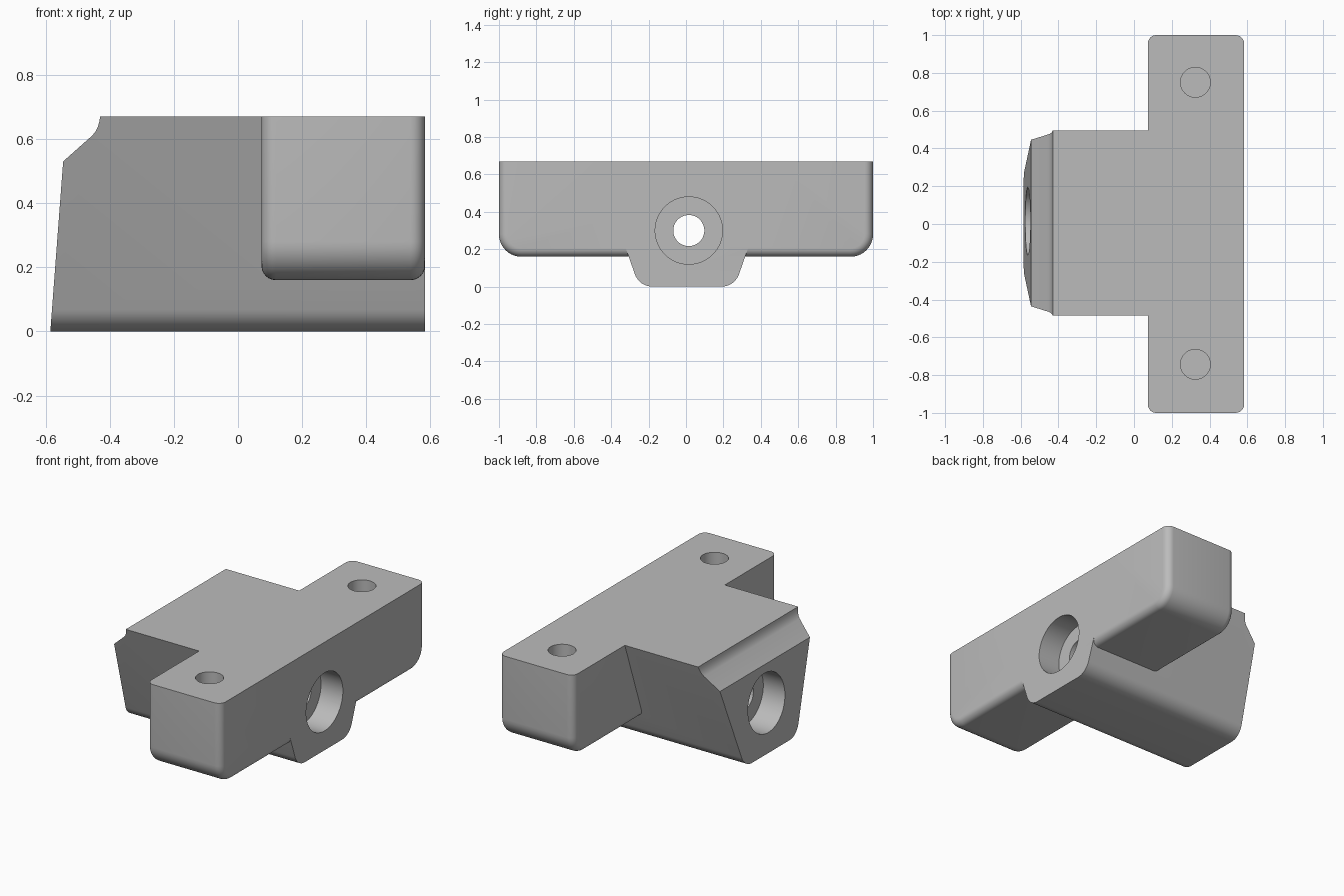
import bpy, bmesh, math
from mathutils import Vector

if "Cube" in bpy.data.objects:
    bpy.data.objects.remove(bpy.data.objects["Cube"])

grey = bpy.data.materials.new("plain grey")
grey.diffuse_color = (0.5, 0.5, 0.5, 1)
grey.use_nodes = True
grey.node_tree.nodes["Principled BSDF"].inputs["Base Color"].default_value = grey.diffuse_color

Y0 = 0.005           # centre line of the body
TOP, RIGHT = 0.67, 0.583


def prism(name, points, to_3d, a, b):
    """Extrude a 2D outline between a and b along the remaining axis."""
    bm = bmesh.new()
    lo = [bm.verts.new(to_3d(p, a)) for p in points]
    hi = [bm.verts.new(to_3d(p, b)) for p in points]
    bm.faces.new(lo)
    bm.faces.new(hi)
    n = len(points)
    for i in range(n):
        j = (i + 1) % n
        bm.faces.new((lo[i], lo[j], hi[j], hi[i]))
    bmesh.ops.recalc_face_normals(bm, faces=bm.faces)
    mesh = bpy.data.meshes.new(name)
    bm.to_mesh(mesh)
    bm.free()
    ob = bpy.data.objects.new(name, mesh)
    bpy.context.collection.objects.link(ob)
    mesh.materials.append(grey)
    return ob


def fillet(prev, corner, nxt, r, n=10):
    """Points of an arc rounding one outline corner."""
    p, c, q = Vector(prev), Vector(corner), Vector(nxt)
    u, v = (p - c).normalized(), (q - c).normalized()
    half = u.angle(v) / 2
    centre = c + (u + v).normalized() * r / math.sin(half)
    start = c + u * r / math.tan(half) - centre
    end = c + v * r / math.tan(half) - centre
    total = start.angle(end)
    return [centre + (start * math.sin((1 - t) * total) + end * math.sin(t * total))
            / math.sin(total) for t in (i / n for i in range(n + 1))]


def cylinder(name, r, depth, loc, along_x):
    bpy.ops.mesh.primitive_cylinder_add(
        vertices=64, radius=r, depth=depth, location=loc,
        rotation=(0, math.pi / 2 if along_x else 0, 0))
    ob = bpy.context.object
    ob.name = name
    ob.data.materials.append(grey)
    return ob


def combine(target, other, operation):
    mod = target.modifiers.new(operation.lower(), 'BOOLEAN')
    mod.operation, mod.object, mod.solver = operation, other, 'EXACT'
    bpy.context.view_layer.objects.active = target
    bpy.ops.object.modifier_apply(modifier=mod.name)
    bpy.data.objects.remove(other, do_unlink=True)


def yz(p, x):
    return (x, p[0], p[1])


def xz(p, y):
    return (p[0], y, p[1])


# Tapered body with rounded lower edges
tl, bl, br, tr = [(Y0 + s * w, z) for s, w, z in
                  ((-1, 0.49, TOP), (-1, 0.255, 0), (1, 0.255, 0), (1, 0.49, TOP))]
section = [tl] + fillet(tl, bl, br, 0.1) + fillet(bl, br, tr, 0.1) + [tr]
body = prism("mounting_bracket", section, yz, -0.8, RIGHT)

# Sloped nose with a chamfer and a small cove, trimmed from the body
cove = [(-0.455 + 0.0, 0.61), (-0.445, 0.622), (-0.437, 0.638), (-0.432, 0.655), (-0.43, TOP)]
side = [(-0.585, 0), (-0.545, 0.53)] + cove + [(-0.43, 0.9), (-0.9, 0.9), (-0.9, -0.1),
                                               (-0.5925, -0.1)]
combine(body, prism("nose_cutter", side, xz, -0.8, 0.8), 'DIFFERENCE')

# Crossbar with rounded ends and softened edges
c = [(-1, TOP), (-1, 0.16), (1, 0.16), (1, TOP)]
outline = [c[0]] + fillet(c[0], c[1], c[2], 0.12) + fillet(c[1], c[2], c[3], 0.12) + [c[3]]
bar = prism("crossbar", outline, yz, 0.073, RIGHT)
bm = bmesh.new()
bm.from_mesh(bar.data)
rim = [e for e in bm.edges
       if abs(e.verts[0].co.x - e.verts[1].co.x) < 1e-4
       and min(v.co.z for v in e.verts) < TOP - 0.01]
bmesh.ops.bevel(bm, geom=rim, offset=0.045, segments=6, profile=0.5, affect='EDGES')
bm.to_mesh(bar.data)
bm.free()
combine(body, bar, 'UNION')

# Lengthwise bore with a counterbore at each end
combine(body, cylinder("bore", 0.083, 2, (0, 0.015, 0.3), True), 'DIFFERENCE')
for x in (-0.415 - 0.3, RIGHT - 0.15 + 0.3):
    combine(body, cylinder("counterbore", 0.18, 0.6, (x, 0.015, 0.3), True), 'DIFFERENCE')

# Blind bolt holes in the crossbar
for y in (-0.743, 0.75):
    combine(body, cylinder("bolt_hole", 0.079, 0.8, (0.325, y, TOP), False), 'DIFFERENCE')

bpy.ops.object.select_all(action='DESELECT')
body.select_set(True)
bpy.context.view_layer.objects.active = body
bpy.ops.object.shade_smooth_by_angle(angle=math.radians(30))
